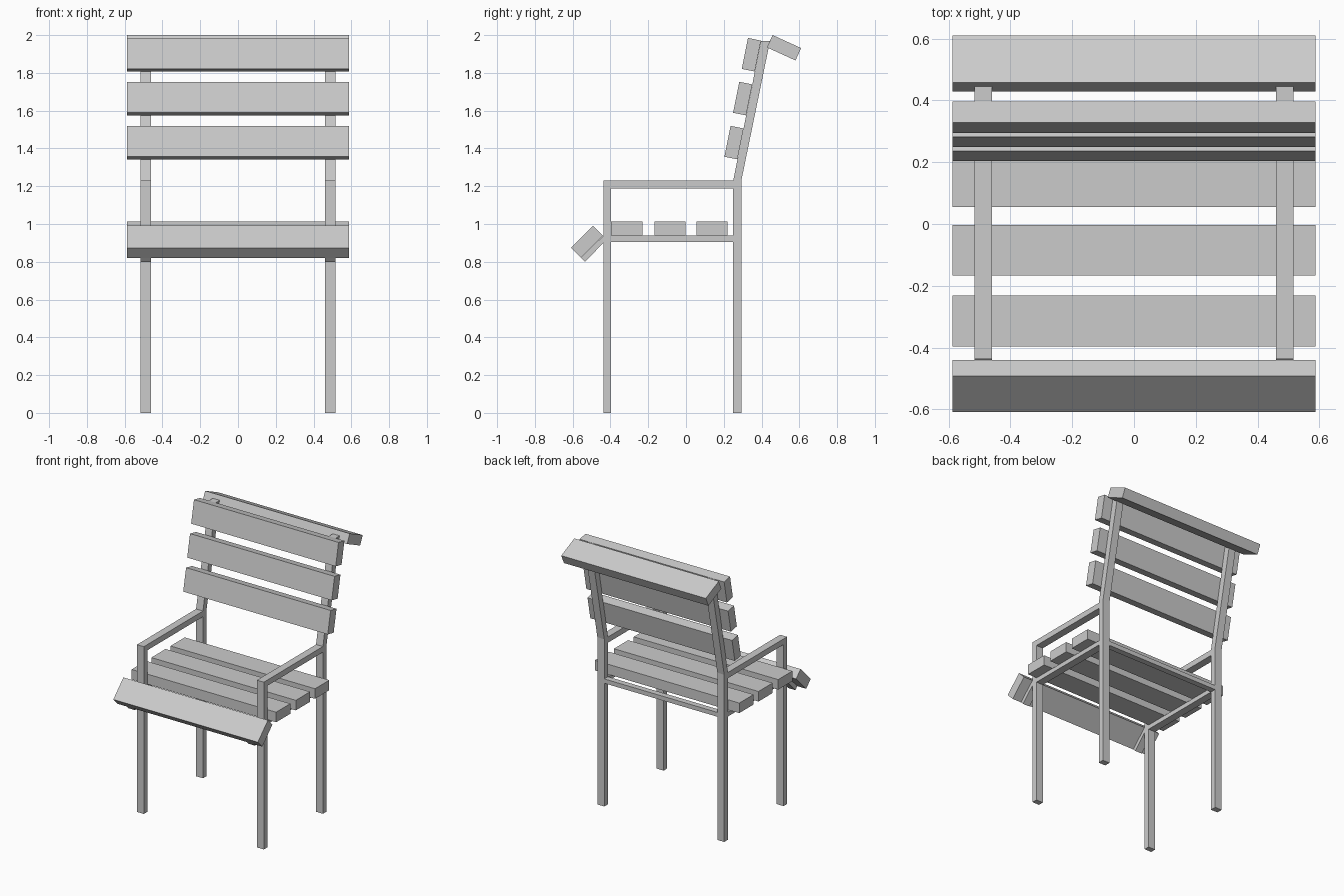
import bpy, bmesh, math

if "Cube" in bpy.data.objects:
    bpy.data.objects.remove(bpy.data.objects["Cube"])

LEG_X, LEG_W = 0.488, 0.056   # frame side centre and tube width
SLAT_W = 1.176                # slat length across x
SLAT_D, SLAT_T = 0.165, 0.074


def prism(name, profile, x0, x1):
    """Extrude a closed (y, z) profile along x."""
    bm = bmesh.new()
    face = bm.faces.new([bm.verts.new((x0, y, z)) for y, z in profile])
    ext = bmesh.ops.extrude_face_region(bm, geom=[face])
    moved = [g for g in ext["geom"] if isinstance(g, bmesh.types.BMVert)]
    bmesh.ops.translate(bm, verts=moved, vec=(x1 - x0, 0, 0))
    bmesh.ops.recalc_face_normals(bm, faces=bm.faces)
    mesh = bpy.data.meshes.new(name)
    bm.to_mesh(mesh)
    bm.free()
    obj = bpy.data.objects.new(name, mesh)
    bpy.context.collection.objects.link(obj)
    return obj


def rect(y0, y1, z0, z1):
    return [(y0, z0), (y1, z0), (y1, z1), (y0, z1)]


def slat(name, y, z, degrees, depth=SLAT_D, thick=SLAT_T):
    """Board centred at (y, z), its depth axis tilted by degrees from +y."""
    d, t = depth / 2, thick / 2
    obj = prism(name, rect(-d, d, -t, t), -SLAT_W / 2, SLAT_W / 2)
    obj.location = (0, y, z)
    obj.rotation_euler.x = math.radians(degrees)
    return obj


# Side frames: legs, bent back posts, armrests, seat rails, front brackets
frame_parts = {
    "front_leg": rect(-0.437, -0.397, 0, 1.23),
    "back_leg_and_post": [(0.25, 0), (0.293, 0), (0.293, 1.23),
                          (0.445, 1.97), (0.397, 1.97), (0.25, 1.23)],
    "armrest": rect(-0.397, 0.25, 1.188, 1.23),
    "seat_rail": rect(-0.397, 0.25, 0.906, 0.938),
    "front_bracket": [(-0.437, 0.938), (-0.556, 0.823),
                      (-0.535, 0.80), (-0.437, 0.90)],
}
for name, profile in frame_parts.items():
    for side, sx in (("left", -1), ("right", 1)):
        cx = sx * LEG_X
        prism(f"{name}_{side}", profile, cx - LEG_W / 2, cx + LEG_W / 2)

# Rear cross rail between the back legs
inner = LEG_X - LEG_W / 2
prism("rear_cross_rail", rect(0.25, 0.293, 0.906, 0.938), -inner, inner)

# Seat boards
for i, y in enumerate((-0.314, -0.085, 0.138)):
    slat(f"seat_slat_{i + 1}", y, 0.976, 0)
slat("front_edge_slat", -0.5245, 0.906, 45, 0.166)

# Backrest boards, leaning with the posts
lean = math.degrees(math.atan2(0.74, 0.149))
for i, (y, z) in enumerate(((0.254, 1.431), (0.300, 1.664), (0.346, 1.896))):
    slat(f"back_slat_{i + 1}", y, z, lean, 0.167, 0.07)

# Top board sloping backwards
slat("top_slat", 0.519, 1.933, -24.5, 0.166, 0.072)
